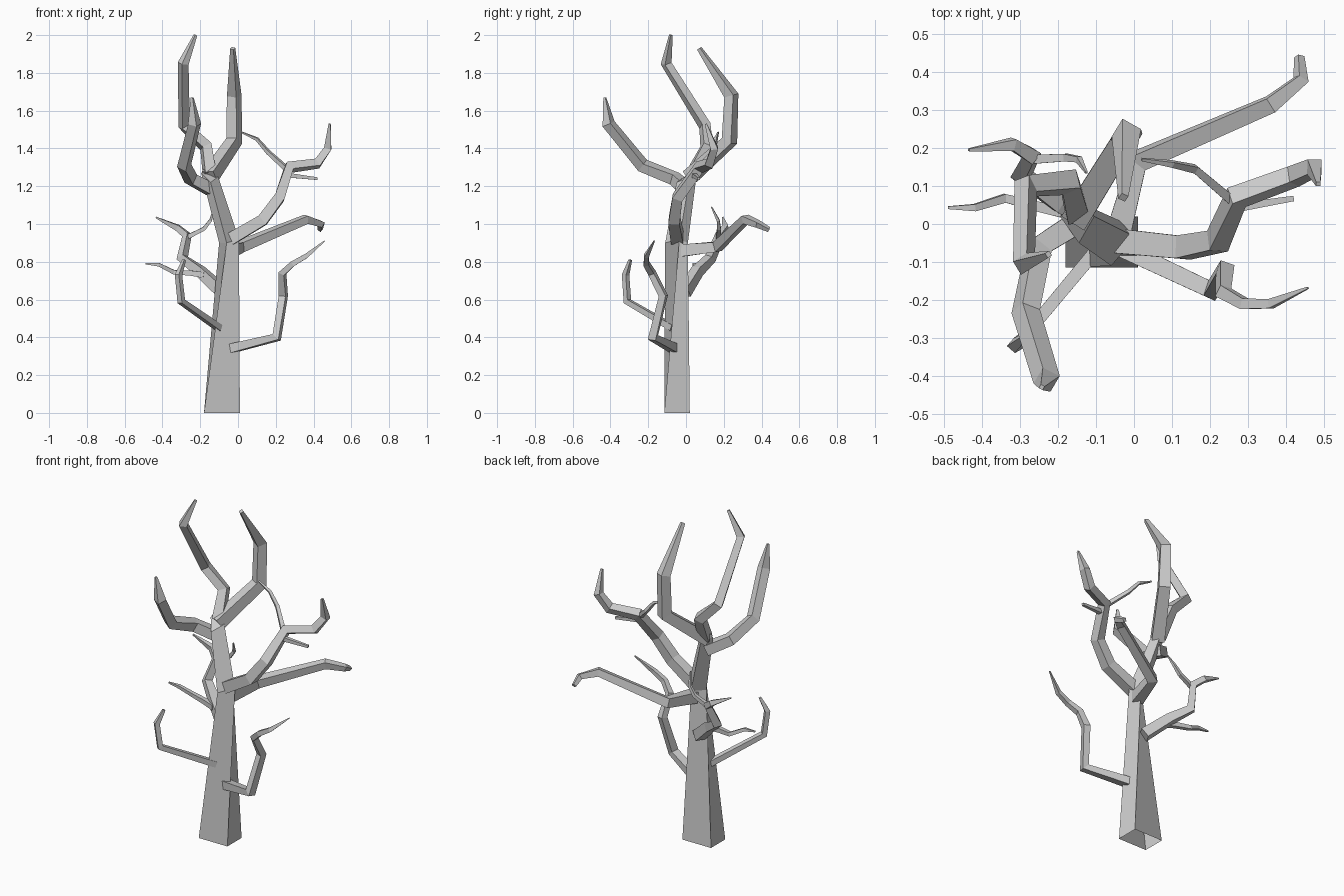
import bpy, bmesh, math
from mathutils import Vector


def loft(name, rings, cap_start=True):
    """Skin four-sided rings into one flat-shaded object."""
    bm = bmesh.new()
    vs = [[bm.verts.new(p) for p in ring] for ring in rings]
    n = len(vs[0])
    for a, b in zip(vs, vs[1:]):
        for i in range(n):
            j = (i + 1) % n
            bm.faces.new((a[i], a[j], b[j], b[i]))
    if cap_start:
        bm.faces.new(vs[0][::-1])
    bm.faces.new(vs[-1])
    bmesh.ops.recalc_face_normals(bm, faces=bm.faces)
    me = bpy.data.meshes.new(name)
    bm.to_mesh(me)
    bm.free()
    ob = bpy.data.objects.new(name, me)
    bpy.context.collection.objects.link(ob)
    return ob


def branch(name, path, r0, r1, tip):
    """Square tube along a bent path: r0 at root, r1 at last bend, tip at end."""
    pts = [Vector(p) for p in path]
    n = len(pts)
    dirs = [(b - a).normalized() for a, b in zip(pts, pts[1:])]
    side = dirs[0].orthogonal().normalized()
    if abs(dirs[0].z) < 0.95:
        side = dirs[0].cross(Vector((0, 0, 1))).normalized()
    rings = []
    for i, p in enumerate(pts):
        t = (dirs[max(i - 1, 0)] + dirs[min(i, n - 2)]).normalized()
        side = (side - t * side.dot(t)).normalized()
        up = t.cross(side)
        r = tip if i == n - 1 else r0 + (r1 - r0) * i / max(n - 2, 1)
        rings.append([p + r * (math.cos(a) * side + math.sin(a) * up)
                      for a in (math.radians(45 + 90 * k) for k in range(4))])
    return loft(name, rings)


# Trunk: rectangular foot twisting into a diamond, open underneath
loft("trunk", [
    [(-.18, -.115, 0), (.01, -.115, 0), (.01, .02, 0), (-.18, .02, 0)],
    [(-.06, -.11, .9), (.005, -.035, .92), (-.04, .01, .9), (-.1, -.05, .9)],
    [(-.145, -.05, 1.22), (-.105, .02, 1.25), (-.15, .06, 1.29), (-.195, .02, 1.27)],
], cap_start=False)

# Crown limbs
branch("crown_back_limb", [(-.15, .02, 1.25), (-.02, .23, 1.44), (-.02, .24, 1.68),
                           (-.028, .07, 1.93)], .05, .04, .014)
branch("crown_tall_limb", [(-.15, .03, 1.26), (-.17, .11, 1.41), (-.285, .1, 1.52),
                           (-.29, -.105, 1.85), (-.225, -.08, 2.0)], .042, .03, .01)
branch("crown_front_limb", [(-.14, .01, 1.18), (-.25, -.06, 1.24), (-.285, -.23, 1.31),
                            (-.23, -.41, 1.53), (-.243, -.43, 1.67)], .043, .036, .008)

# Right limb with two twigs
branch("right_limb", [(-.04, -.045, .92), (.13, -.062, 1.02), (.22, -.045, 1.14),
                      (.27, .07, 1.30), (.42, .125, 1.32), (.475, .15, 1.40),
                      (.485, .105, 1.53)], .046, .028, .008)
branch("right_twig_short", [(.25, .04, 1.26), (.42, .067, 1.24)], .018, .018, .01)
branch("right_twig_long", [(.26, .06, 1.29), (.16, .145, 1.38), (.1, .158, 1.45),
                           (.02, .17, 1.485)], .017, .011, .005)

# Back right limb
branch("back_right_limb", [(-.04, -.02, .86), (.01, .165, .88), (.36, .315, 1.025),
                           (.44, .38, 1.0), (.435, .44, .97)], .046, .022, .014)

# Low branches
branch("low_right_branch", [(-.04, -.06, .34), (.205, -.175, .40), (.24, -.12, .62),
                            (.235, -.18, .74), (.29, -.21, .79), (.36, -.21, .83),
                            (.458, -.168, .91)], .034, .017, .004)
branch("low_left_branch", [(-.1, -.07, .45), (-.3, -.31, .59), (-.315, -.32, .73),
                           (-.285, -.295, .81)], .024, .02, .01)

# Left branch with two twigs
branch("left_branch", [(-.08, -.01, .64), (-.2, .06, .75), (-.295, .13, .82),
                       (-.27, .18, .94), (-.32, .21, .98), (-.435, .195, 1.035)],
       .042, .022, .005)
branch("left_twig_back", [(-.27, .17, .93), (-.18, .175, .975), (-.145, .17, 1.02),
                          (-.125, .135, 1.09)], .017, .011, .004)
branch("left_twig_low", [(-.18, .03, .73), (-.25, .045, .74), (-.34, .068, .745),
                         (-.42, .043, .785), (-.49, .043, .79)], .022, .013, .005)
